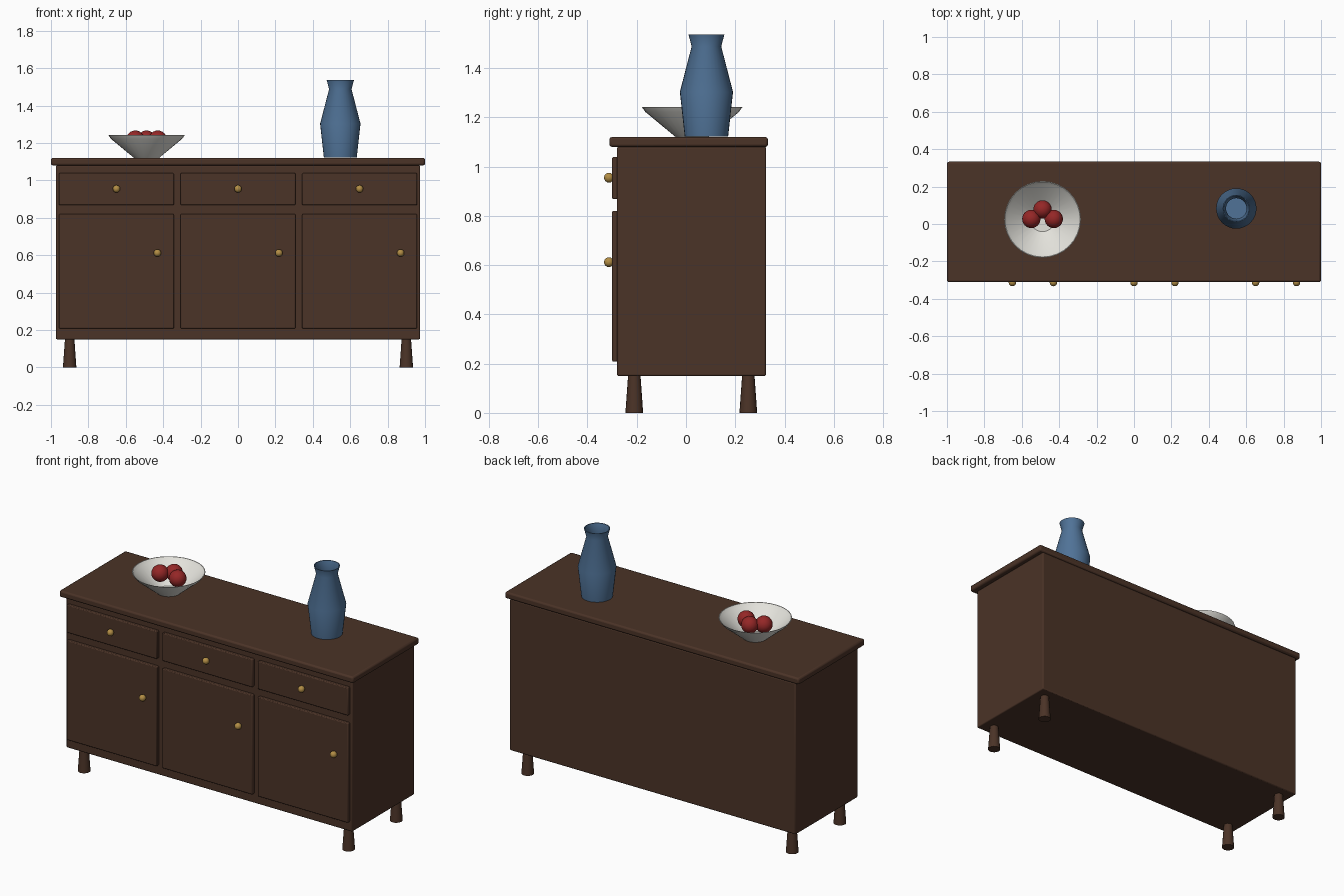
import bpy
import bmesh
import math

if "Cube" in bpy.data.objects:
    bpy.data.objects.remove(bpy.data.objects["Cube"])


def material(name, rgb):
    m = bpy.data.materials.new(name)
    m.diffuse_color = (*rgb, 1)
    m.use_nodes = True
    m.node_tree.nodes["Principled BSDF"].inputs["Base Color"].default_value = m.diffuse_color
    return m


WOOD = material("dark_wood", (0.07, 0.033, 0.02))
BRASS = material("brass", (0.45, 0.27, 0.06))
BLUE = material("blue_glaze", (0.08, 0.17, 0.31))
CREAM = material("cream_ceramic", (0.78, 0.77, 0.72))
RED = material("red_skin", (0.30, 0.02, 0.02))


def finish(name, mat, angle=35):
    ob = bpy.context.object
    ob.name = name
    ob.data.materials.append(mat)
    bpy.ops.object.shade_smooth_by_angle(angle=math.radians(angle))
    return ob


def box(name, lo, hi, bevel, mat=WOOD):
    bpy.ops.mesh.primitive_cube_add(
        size=1, location=[(a + b) / 2 for a, b in zip(lo, hi)])
    ob = bpy.context.object
    ob.scale = [b - a for a, b in zip(lo, hi)]
    bpy.ops.object.transform_apply(location=False, rotation=False, scale=True)
    ob = finish(name, mat)
    mod = ob.modifiers.new("soft_edges", 'BEVEL')
    mod.width = bevel
    mod.segments = 2
    return ob


def ball(name, loc, r, mat, segments=24, rings=12):
    bpy.ops.mesh.primitive_uv_sphere_add(
        segments=segments, ring_count=rings, radius=r, location=loc)
    return finish(name, mat, 60)


def lathe(name, loc, profile, mat, segments=32):
    """Spin a radius/height profile about z; a zero radius closes the base."""
    bm = bmesh.new()
    verts = [bm.verts.new((r, 0, z)) for r, z in profile]
    edges = [bm.edges.new(pair) for pair in zip(verts, verts[1:])]
    bmesh.ops.spin(bm, geom=verts + edges, axis=(0, 0, 1), cent=(0, 0, 0),
                   angle=math.tau, steps=segments)
    bmesh.ops.remove_doubles(bm, verts=bm.verts, dist=1e-5)
    bmesh.ops.recalc_face_normals(bm, faces=bm.faces)
    me = bpy.data.meshes.new(name)
    bm.to_mesh(me)
    bm.free()
    ob = bpy.data.objects.new(name, me)
    bpy.context.collection.objects.link(ob)
    bpy.ops.object.select_all(action='DESELECT')
    bpy.context.view_layer.objects.active = ob
    ob.select_set(True)
    ob.location = loc
    return finish(name, mat)


# Carcass and overhanging top
box("cabinet_body", (-0.973, -0.28, 0.15), (0.973, 0.325, 1.08), 0.006)
box("cabinet_top", (-1, -0.311, 1.08), (1, 0.333, 1.12), 0.010)

# Three bays, each with a drawer above a door
for i, x in enumerate((-0.65, 0, 0.65), 1):
    l, r = x - 0.307, x + 0.307
    box(f"drawer_front_{i}", (l, -0.30, 0.868), (r, -0.275, 1.039), 0.005)
    box(f"door_{i}", (l, -0.30, 0.208), (r, -0.275, 0.82), 0.005)
    ball(f"drawer_knob_{i}", (x, -0.313, 0.955), 0.02, BRASS, 16, 8)
    ball(f"door_knob_{i}", (x + 0.219, -0.313, 0.612), 0.02, BRASS, 16, 8)

# Legs flaring towards the floor
for side, x in (("left", -0.90), ("right", 0.90)):
    for end, y in (("front", -0.21), ("back", 0.253)):
        bpy.ops.mesh.primitive_cone_add(
            vertices=16, radius1=0.036, radius2=0.025, depth=0.155,
            location=(x, y, 0.0775))
        finish(f"{end}_{side}_leg", WOOD)

# Open vase
lathe("vase", (0.547, 0.083, 1.12),
      [(0, 0.002), (0.088, 0.002), (0.108, 0.183), (0.060, 0.368),
       (0.073, 0.417), (0.068, 0.417), (0.055, 0.368), (0.103, 0.183),
       (0.083, 0.008), (0, 0.008)], BLUE)

# Fruit bowl with three round fruits
lathe("fruit_bowl", (-0.489, 0.025, 1.12),
      [(0, 0.001), (0.068, 0.001), (0.190, 0.102), (0.205, 0.123),
       (0.201, 0.123), (0.186, 0.105), (0.066, 0.006), (0, 0.006)], CREAM)
for i, (dx, y) in enumerate(((-0.06, 0.027), (0.06, 0.027), (0, 0.078)), 1):
    ball(f"fruit_{i}", (-0.489 + dx, y, 1.218), 0.049, RED)
